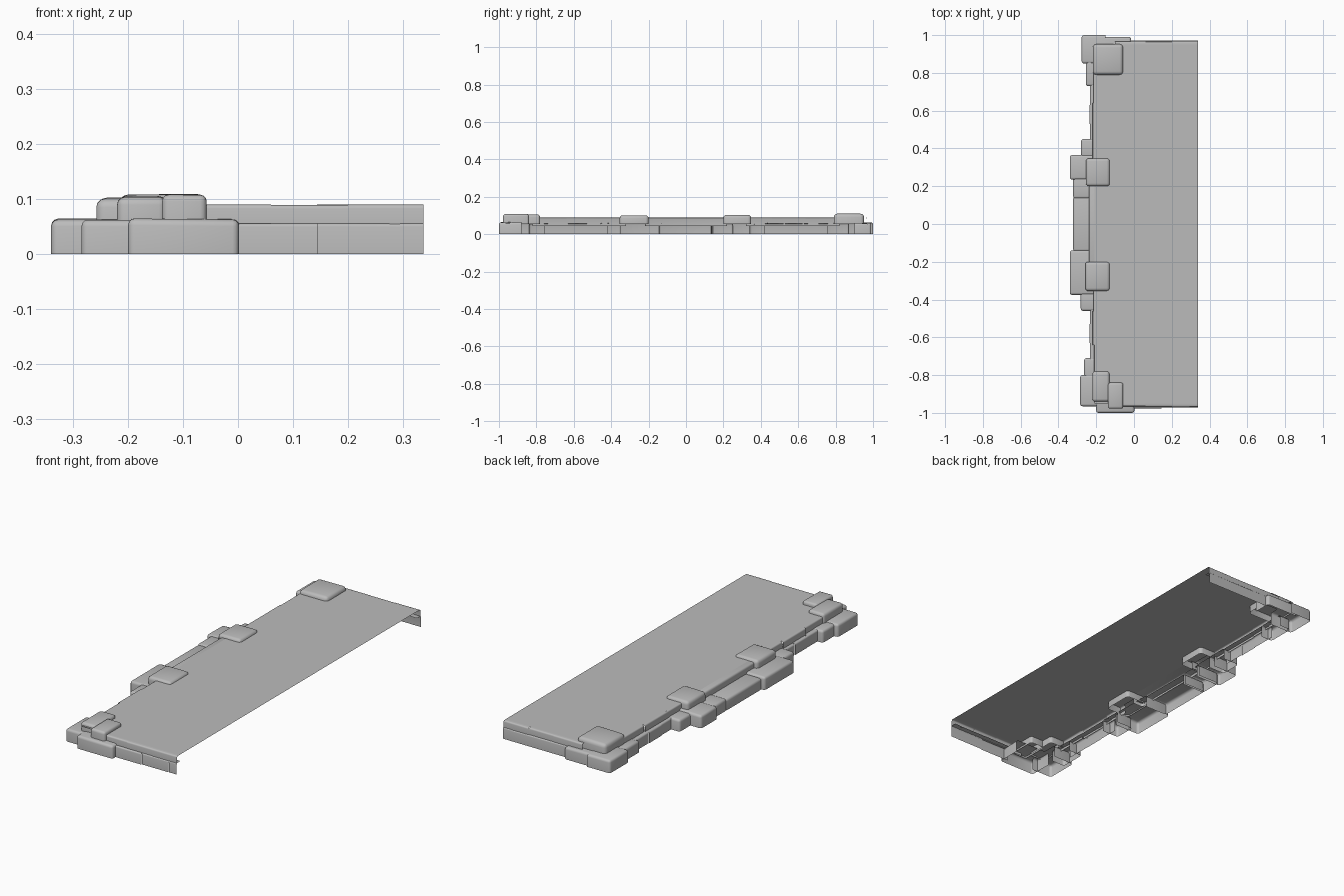
import bpy, bmesh, random
from mathutils import Vector

random.seed(4)
cube = bpy.data.objects.get("Cube")
if cube:
    bpy.data.objects.remove(cube, do_unlink=True)

# Single stone grey
grey = bpy.data.materials.new("stone grey")
grey.use_nodes = True
grey.diffuse_color = (0.5, 0.5, 0.5, 1)
grey.node_tree.nodes["Principled BSDF"].inputs["Base Color"].default_value = (0.5, 0.5, 0.5, 1)

AXES = {"+x": (1, 0, 0), "-x": (-1, 0, 0), "+y": (0, 1, 0), "-y": (0, -1, 0), "-z": (0, 0, -1)}


def finish(name, bm):
    mesh = bpy.data.meshes.new(name)
    bm.to_mesh(mesh)
    bm.free()
    mesh.materials.append(grey)
    obj = bpy.data.objects.new(name, mesh)
    bpy.context.collection.objects.link(obj)
    bpy.ops.object.select_all(action="DESELECT")
    bpy.context.view_layer.objects.active = obj
    obj.select_set(True)
    bpy.ops.object.shade_smooth_by_angle(angle=0.8)
    return obj


def stone(name, x, y, z, open_sides=(), bevel=0.012, wobble=0.003):
    """Hollow rounded block; hidden sides and the underside are left open."""
    bm = bmesh.new()
    bmesh.ops.create_cube(bm, size=1)
    for v in bm.verts:
        top = v.co.z > 0
        v.co = Vector([(a + b) / 2 + c * (b - a) for c, (a, b) in zip(v.co, (x, y, z))])
        if top:
            v.co.z -= random.uniform(0, wobble)
    bm.normal_update()
    dirs = [Vector(AXES[s]) for s in (*open_sides, "-z")]
    gone = [f for f in bm.faces if any(f.normal.dot(d) > 0.9 for d in dirs)]
    bmesh.ops.delete(bm, geom=gone, context="FACES")
    edges = [e for e in bm.edges if not e.is_boundary]
    bmesh.ops.bevel(bm, geom=edges, offset=bevel, segments=3, profile=0.5, affect="EDGES")
    return finish(name, bm)


# Flat deck
bm = bmesh.new()
bmesh.ops.create_grid(bm, x_segments=1, y_segments=1, size=1)
for v in bm.verts:
    v.co = Vector((0.065 + v.co.x * 0.273, v.co.y * 0.95, 0.09))
finish("deck", bm)

# End edging: an upper course above a slightly wider lower course
for side, s, inner in (("right", -1, "+y"), ("left", 1, "-y")):
    def span(a, b):
        return tuple(sorted((s * a, s * b)))
    upper = [-0.1, 0.06, 0.2, 0.338]
    for i, (a, b) in enumerate(zip(upper, upper[1:])):
        depth = 0.967 + random.uniform(-0.004, 0.004)
        stone(f"{side}_upper_edge_{i}", (a, b), span(0.945, depth), (0.05, 0.09),
              (inner, "+x", "-x"), 0.007, 0.001)
    lower = [-0.02, 0.145, 0.295, 0.338]
    for i, (a, b) in enumerate(zip(lower, lower[1:])):
        depth = 0.973 + random.uniform(-0.003, 0.003)
        stone(f"{side}_lower_edge_{i}", (a, b), span(0.94, depth), (0, 0.057),
              (inner, "+x", "-x"), 0.006, 0.002)

# Long side edging, with the same two courses
for side, s in (("right", -1), ("left", 1)):
    for i, (a, b) in enumerate(((0.42, 0.53), (0.53, 0.63), (0.63, 0.76))):
        y = tuple(sorted((s * a, s * b)))
        out = -0.232 + random.uniform(-0.004, 0.004)
        stone(f"{side}_long_lower_{i}", (out, -0.19), y, (0, 0.057), ("+x", "+y", "-y"), 0.008)
    for i, (a, b) in enumerate(((0.32, 0.46), (0.46, 0.64), (0.64, 0.82))):
        y = tuple(sorted((s * a, s * b)))
        out = -0.215 + random.uniform(-0.004, 0.003)
        stone(f"{side}_long_upper_{i}", (out, -0.19), y, (0.045, 0.09), ("+x", "+y", "-y"), 0.007, 0.001)

# Middle projection
stone("middle_lower_stone", (-0.322, -0.2), (-0.145, 0.145), (0, 0.056), ("+x",))
stone("middle_upper_stone", (-0.238, -0.18), (-0.22, 0.22), (0.045, 0.09), ("+x",), 0.01, 0.001)
stone("left_middle_inner", (-0.322, -0.2), (0.135, 0.25), (0, 0.06), ("+x",))
stone("left_middle_front", (-0.34, -0.2), (0.235, 0.365), (0, 0.065), ("+x",))
stone("left_middle_outer", (-0.28, -0.19), (0.34, 0.45), (0, 0.06), ("+x",))
stone("right_middle_front", (-0.34, -0.2), (-0.375, -0.14), (0, 0.065), ("+x",))
stone("right_middle_outer", (-0.282, -0.19), (-0.46, -0.35), (0, 0.06), ("+x",))
stone("left_middle_cap", (-0.255, -0.128), (0.2, 0.348), (0.055, 0.105), bevel=0.016)
stone("right_middle_cap", (-0.258, -0.128), (-0.355, -0.2), (0.055, 0.103), bevel=0.016)

# Left corner stones
stone("left_corner_block", (-0.277, -0.15), (0.85, 1.0), (0, 0.065), ("+x",))
stone("left_corner_end", (-0.19, -0.015), (0.9, 0.99), (0, 0.063), ("-y", "-x"))
stone("left_corner_side", (-0.255, -0.19), (0.73, 0.87), (0, 0.06), ("+x",))
stone("left_corner_cap", (-0.218, -0.058), (0.79, 0.952), (0.055, 0.11), bevel=0.018)

# Right corner stones
stone("right_corner_block", (-0.285, -0.17), (-0.965, -0.8), (0, 0.064), ("+x",))
stone("right_corner_end", (-0.2, 0.002), (-1.0, -0.88), (0, 0.065), ("+y",))
stone("right_corner_side", (-0.264, -0.19), (-0.84, -0.71), (0, 0.06), ("+x",))
stone("right_corner_cap_inner", (-0.22, -0.13), (-0.94, -0.78), (0.055, 0.106), bevel=0.014)
stone("right_corner_cap_outer", (-0.138, -0.057), (-0.978, -0.84), (0.055, 0.11), bevel=0.012)
